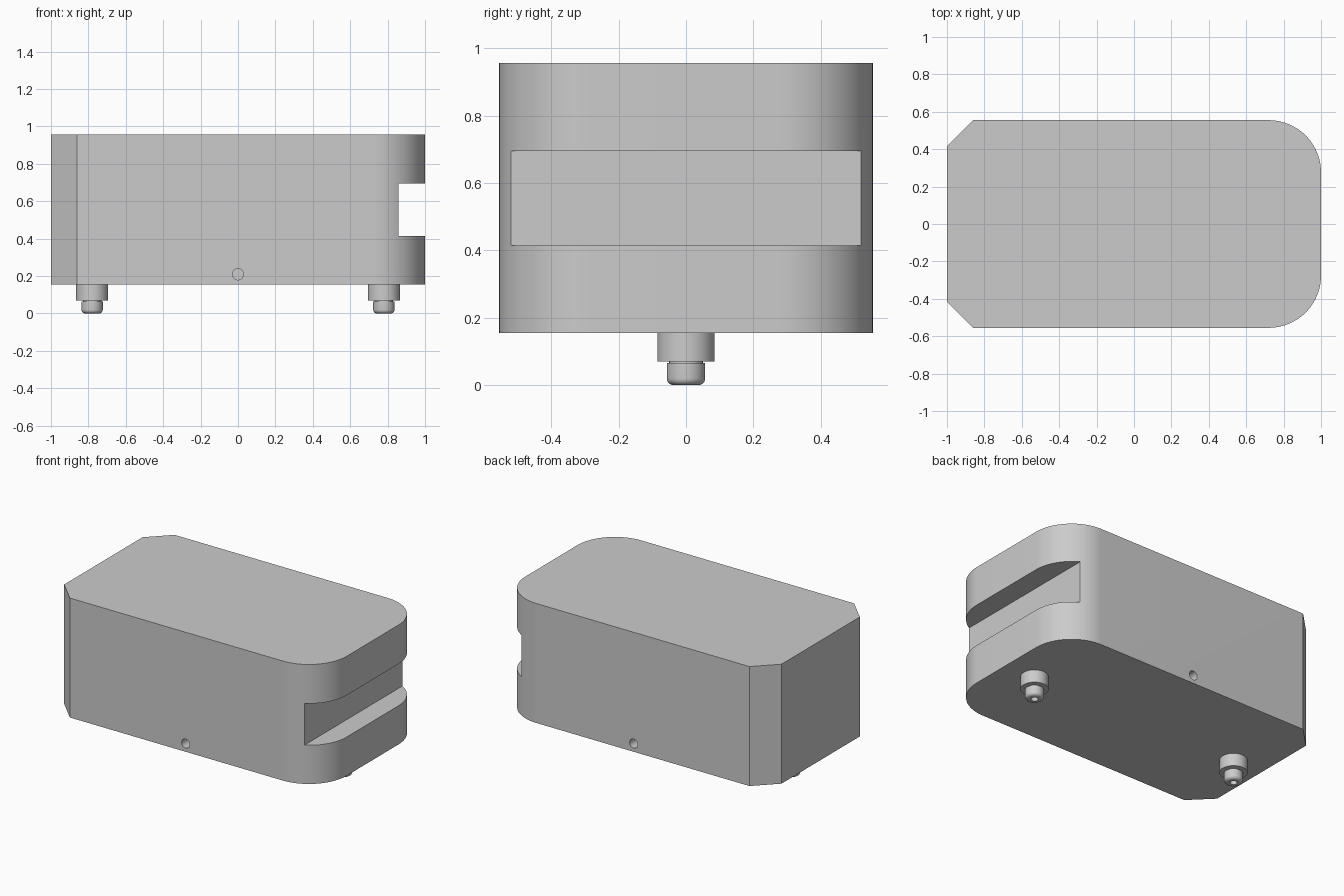
import bpy
import bmesh
import math

if "Cube" in bpy.data.objects:
    bpy.data.objects.remove(bpy.data.objects["Cube"], do_unlink=True)

GREY = (0.6, 0.6, 0.6, 1.0)
grey = bpy.data.materials.new("light grey")
grey.use_nodes = True
grey.diffuse_color = GREY
grey.node_tree.nodes["Principled BSDF"].inputs["Base Color"].default_value = GREY

HALF_Y, Z0, Z1 = 0.555, 0.155, 0.957   # body half depth, bottom and top
RADIUS, CHAMFER = 0.28, 0.14


def make_object(name, bm):
    bmesh.ops.recalc_face_normals(bm, faces=bm.faces)
    mesh = bpy.data.meshes.new(name)
    bm.to_mesh(mesh)
    bm.free()
    mesh.materials.append(grey)
    obj = bpy.data.objects.new(name, mesh)
    bpy.context.collection.objects.link(obj)
    return obj


def smooth(obj):
    bpy.ops.object.select_all(action="DESELECT")
    obj.select_set(True)
    bpy.context.view_layer.objects.active = obj
    bpy.ops.object.shade_smooth_by_angle(angle=math.radians(30))


def cut(obj, cutter):
    # Apply a boolean difference and discard the cutter
    cutter.hide_render = True
    mod = obj.modifiers.new("cut", "BOOLEAN")
    mod.operation = "DIFFERENCE"
    mod.solver = "EXACT"
    mod.object = cutter
    bpy.ops.object.select_all(action="DESELECT")
    obj.select_set(True)
    bpy.context.view_layer.objects.active = obj
    bpy.ops.object.modifier_apply(modifier=mod.name)
    bpy.data.objects.remove(cutter, do_unlink=True)


def box(name, center, size):
    bm = bmesh.new()
    bmesh.ops.create_cube(bm, size=1)
    bmesh.ops.scale(bm, vec=size, verts=bm.verts)
    bmesh.ops.translate(bm, vec=center, verts=bm.verts)
    return make_object(name, bm)


def hole_cutter(y):
    bm = bmesh.new()
    bmesh.ops.create_cone(bm, cap_ends=True, segments=32, radius1=0.03, radius2=0.03, depth=0.2)
    for v in bm.verts:
        v.co = (v.co.x, v.co.z + y, v.co.y + 0.21)
    return make_object("hole_cutter", bm)


def lathe(name, profile, x, segments=48):
    # Spin an (r, z) profile that starts and ends on the axis
    bm = bmesh.new()
    verts = [bm.verts.new((r, 0, z)) for r, z in profile]
    edges = [bm.edges.new(pair) for pair in zip(verts, verts[1:])]
    bmesh.ops.spin(bm, geom=verts + edges, cent=(0, 0, 0), axis=(0, 0, 1),
                   angle=math.tau, steps=segments)
    bmesh.ops.remove_doubles(bm, verts=bm.verts, dist=1e-5)
    bmesh.ops.translate(bm, vec=(x, 0, 0), verts=bm.verts)
    obj = make_object(name, bm)
    smooth(obj)


# Body: outline chamfered at one end and rounded at the other, extruded up
half = [(-1, HALF_Y - CHAMFER), (-1 + CHAMFER, HALF_Y)]
for i in range(25):
    a = math.radians(90 - 90 * i / 24)
    half.append((1 - RADIUS + RADIUS * math.cos(a), HALF_Y - RADIUS + RADIUS * math.sin(a)))
outline = half + [(x, -y) for x, y in reversed(half)]
bm = bmesh.new()
base = bm.faces.new([bm.verts.new((x, y, Z0)) for x, y in outline])
top = bmesh.ops.extrude_face_region(bm, geom=[base])
bmesh.ops.translate(bm, vec=(0, 0, Z1 - Z0),
                    verts=[v for v in top["geom"] if isinstance(v, bmesh.types.BMVert)])
body = make_object("body", bm)

# Slot across the rounded end, and a blind hole in each long side
cut(body, box("slot_cutter", (1.057, 0, 0.555), (0.4, 1.4, 0.28)))
for side in (-1, 1):
    cut(body, hole_cutter(side * HALF_Y))
smooth(body)

# Feet: a collar, then a pin with a rounded tip and a small centre bore
fillet = [(0.037 + 0.02 * math.cos(a), 0.02 - 0.02 * math.sin(a))
          for a in (math.radians(15 * i) for i in range(7))]
foot = [(0, Z0), (0.085, Z0), (0.085, 0.07), (0.05, 0.07), (0.05, 0.065), (0.057, 0.065)]
foot += fillet + [(0.022, 0), (0.022, 0.03), (0, 0.03)]
for name, x in (("right_foot", -0.78), ("left_foot", 0.78)):
    lathe(name, foot, x)
